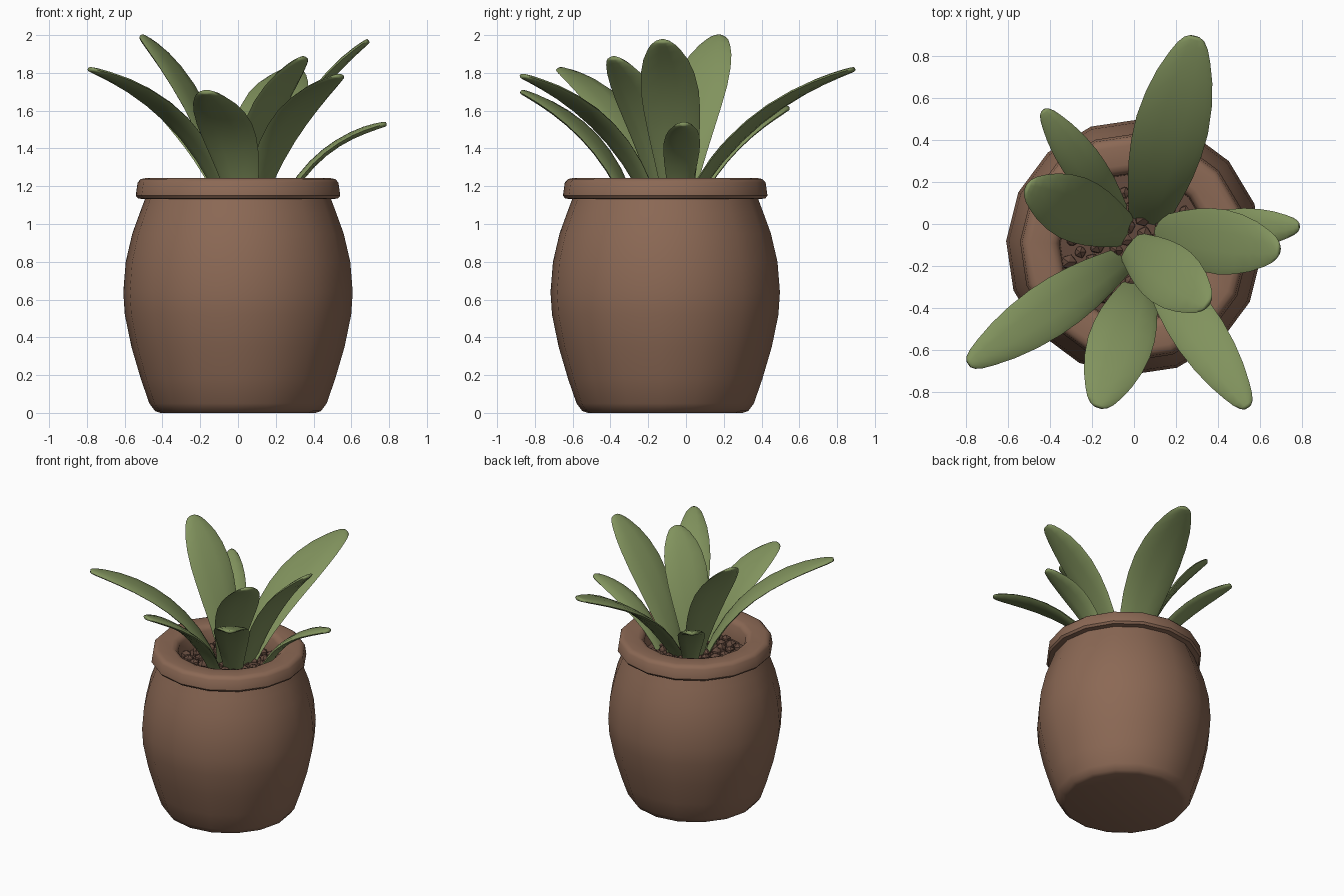
import bpy, bmesh, math, random
from mathutils import Vector

if "Cube" in bpy.data.objects:
    bpy.data.objects.remove(bpy.data.objects["Cube"])

random.seed(4)
CY = -0.11  # pot axis sits slightly forward of the leaf centre


def material(name, rgb):
    m = bpy.data.materials.new(name)
    m.diffuse_color = (*rgb, 1)
    m.use_nodes = True
    m.node_tree.nodes["Principled BSDF"].inputs["Base Color"].default_value = m.diffuse_color
    return m


clay = material("clay", (0.26, 0.14, 0.09))
earth = material("earth", (0.12, 0.065, 0.045))
green = material("leaf_green", (0.22, 0.29, 0.11))


def finish(bm, name, mat, angle=40):
    bmesh.ops.recalc_face_normals(bm, faces=bm.faces)
    me = bpy.data.meshes.new(name)
    bm.to_mesh(me)
    bm.free()
    ob = bpy.data.objects.new(name, me)
    bpy.context.collection.objects.link(ob)
    me.materials.append(mat)
    if angle:
        bpy.ops.object.select_all(action='DESELECT')
        ob.select_set(True)
        bpy.context.view_layer.objects.active = ob
        bpy.ops.object.shade_smooth_by_angle(angle=math.radians(angle))
    return ob


def loft(bm, rings, close=False, cap_start=False, cap_end=False):
    vs = [[bm.verts.new(p) for p in r] for r in rings]
    n = len(vs[0])
    pairs = list(zip(vs, vs[1:])) + ([(vs[-1], vs[0])] if close else [])
    for a, b in pairs:
        for i in range(n):
            j = (i + 1) % n
            bm.faces.new((a[i], a[j], b[j], b[i]))
    if cap_start:
        bm.faces.new(vs[0])
    if cap_end:
        bm.faces.new(vs[-1])


def lathe(name, profile, mat, sides=16, angle=40, **caps):
    bm = bmesh.new()
    off = math.radians(19.7)
    rings = [[(r * math.cos(off + math.tau * i / sides),
               CY + r * math.sin(off + math.tau * i / sides), z)
              for i in range(sides)] for r, z in profile]
    loft(bm, rings, **caps)
    return finish(bm, name, mat, angle)


# Pot body, rolled rim and soil disc
lathe("pot_body", [(0.41, 0.0), (0.44, 0.01), (0.47, 0.05), (0.515, 0.18),
                   (0.565, 0.35), (0.60, 0.52), (0.608, 0.64), (0.595, 0.80),
                   (0.56, 0.95), (0.52, 1.06), (0.49, 1.14)], clay, cap_start=True)
lathe("pot_rim", [(0.48, 1.13), (0.53, 1.135), (0.542, 1.15), (0.532, 1.22),
                  (0.515, 1.238), (0.49, 1.243), (0.40, 1.243), (0.375, 1.235),
                  (0.355, 1.21), (0.35, 1.08)], clay, close=True)
lathe("soil", [(0.36, 1.06), (0.36, 1.10), (0.18, 1.12)], earth,
      cap_start=True, cap_end=True)

# Loose clumps on the soil
bm = bmesh.new()
for k in range(60):
    r, a = 0.32 * math.sqrt((k + 0.5) / 60), k * 2.39996
    size = random.uniform(0.03, 0.045)
    new = bmesh.ops.create_icosphere(bm, subdivisions=1, radius=size)["verts"]
    shift = Vector((r * math.cos(a), CY + r * math.sin(a), 1.115))
    for v in new:
        v.co = v.co * random.uniform(0.85, 1.1) + shift
finish(bm, "soil_clumps", earth, 0)

# Leaf outline: (position along leaf, share of full half-width)
OUTLINE = [(0, .5), (.12, .62), (.25, .77), (.38, .9), (.5, .98), (.62, 1), (.74, .92),
           (.84, .77), (.92, .57), (.965, .42), (.99, .28), (1, .15)]


def leaf(name, base, tip, half, bow=(0.3, 0.75)):
    """Arched blade along a quadratic curve with a thin lens cross-section."""
    base, tip = Vector(base), Vector(tip)
    d = tip - base
    ctrl = base + Vector((d.x * bow[0], d.y * bow[0], d.z * bow[1]))
    side = Vector((-d.y, d.x, 0)).normalized()
    rings = []
    for t, w in OUTLINE:
        p = base * (1 - t) ** 2 + ctrl * 2 * t * (1 - t) + tip * t * t
        tan = ((ctrl - base) * (1 - t) + (tip - ctrl) * t).normalized()
        up = tan.cross(side)
        thick = 0.02 * (0.45 + 0.55 * min(1, w * 1.4))
        rings.append([p + side * (half * w * math.cos(a))
                      + up * (thick * math.sin(a))
                      for a in (math.tau * i / 10 for i in range(10))])
    bm = bmesh.new()
    loft(bm, rings, cap_start=True, cap_end=True)
    finish(bm, name, green, 75)


# Nine leaves: base, tip, half-width, bow
LEAVES = [
    ("back", (0.06, 0.00, 1.08), (0.29, 0.89, 1.82), 0.175, (0.31, 0.74)),
    ("back_left_small", (-0.06, 0.03, 1.08), (-0.43, 0.54, 1.615), 0.095, (0.3, 0.72)),
    ("left_tall", (-0.03, -0.04, 1.08), (-0.51, 0.175, 1.995), 0.155, (0.34, 0.7)),
    ("front_left", (-0.05, -0.17, 1.08), (-0.785, -0.665, 1.82), 0.13, (0.26, 0.78)),
    ("front", (0.03, -0.29, 1.08), (-0.17, -0.87, 1.70), 0.155, (0.26, 0.72)),
    ("front_right", (0.08, -0.17, 1.08), (0.54, -0.87, 1.785), 0.125, (0.28, 0.76)),
    ("inner_right", (-0.02, -0.10, 1.08), (0.35, -0.385, 1.88), 0.15, (0.32, 0.7)),
    ("right_tall", (0.10, -0.04, 1.08), (0.69, -0.125, 1.97), 0.155, (0.33, 0.68)),
    ("right_small", (0.23, -0.035, 1.08), (0.785, -0.01, 1.53), 0.097, (0.32, 0.82)),
]
for name, *args in LEAVES:
    leaf("leaf_" + name, *args)
